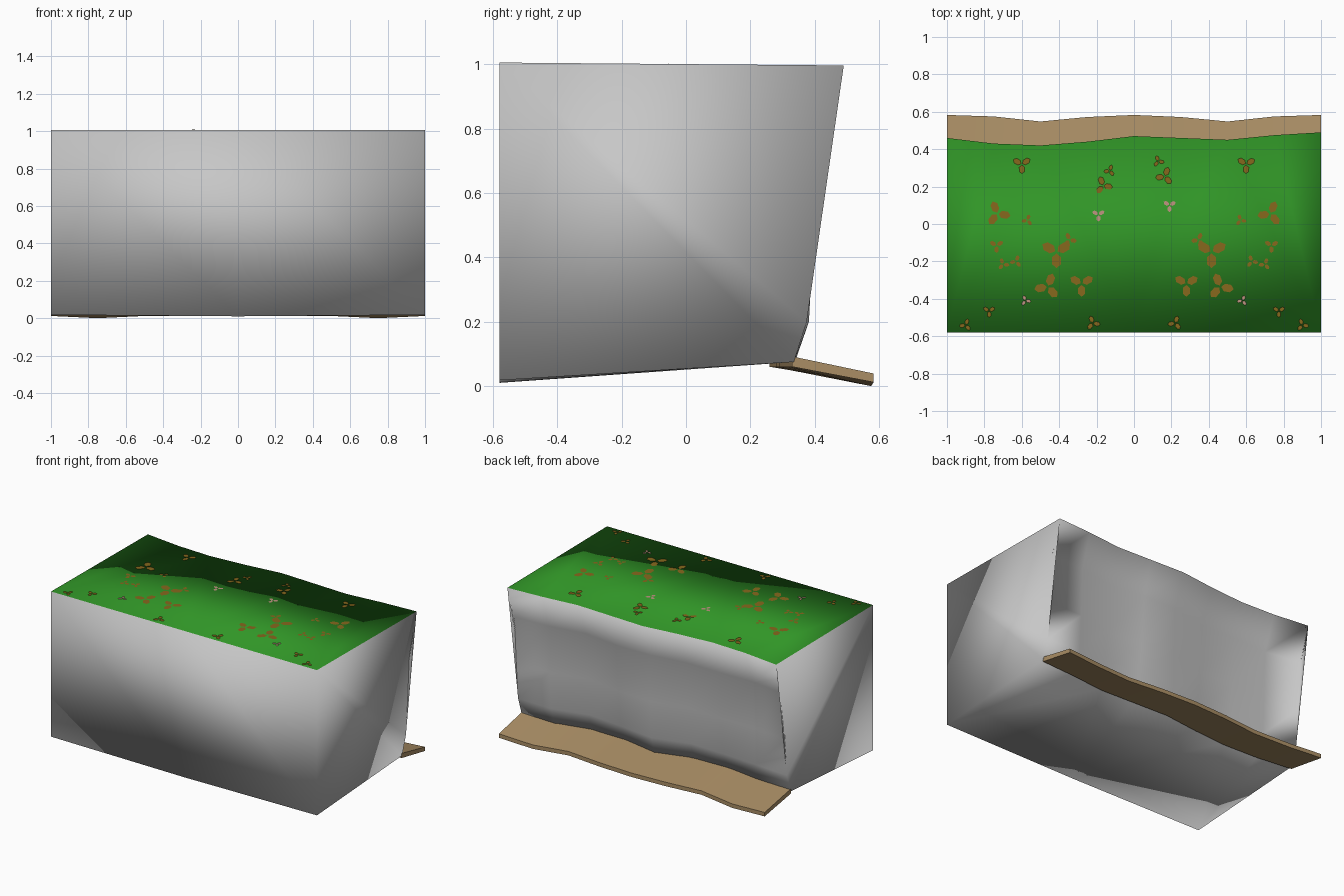
import bpy, bmesh, math

if "Cube" in bpy.data.objects:
    bpy.data.objects.remove(bpy.data.objects["Cube"])


def material(name, rgb):
    m = bpy.data.materials.new(name)
    m.diffuse_color = (*rgb, 1)
    m.use_nodes = True
    m.node_tree.nodes["Principled BSDF"].inputs["Base Color"].default_value = m.diffuse_color
    return m


ROCK = material("rock grey", (0.57, 0.57, 0.57))
GRASS = material("grass green", (0.03, 0.30, 0.02))
SAND = material("sand tan", (0.40, 0.27, 0.13))
RUST = material("leaf brown", (0.24, 0.14, 0.012))
PINK = material("blossom pink", (0.52, 0.30, 0.22))


def finish(bm, name, mats, smooth):
    bmesh.ops.recalc_face_normals(bm, faces=bm.faces)
    me = bpy.data.meshes.new(name)
    bm.to_mesh(me)
    bm.free()
    for m in mats:
        me.materials.append(m)
    ob = bpy.data.objects.new(name, me)
    bpy.context.collection.objects.link(ob)
    for p in me.polygons:
        p.use_smooth = smooth
    return ob


def top_z(y):
    return 1.005 - 0.009 * (y + 0.58) / 1.06


# Cliff block: sheer front, wavy overhanging back, fully smooth
XS = [-1, -0.75, -0.5, -0.25, 0, 0.25, 0.5, 0.75, 1]
EDGE = [0.46, 0.43, 0.42, 0.44, 0.47, 0.46, 0.45, 0.475, 0.49]
# (height, setback from the top edge, wave strength)
PROFILE = [(0.77, 0.075, 0.012), (0.45, 0.095, 0.018),
           (0.2, 0.115, 0.022), (0.075, 0.155, 0.02)]

bm = bmesh.new()
columns = []
for i, (x, e) in enumerate(zip(XS, EDGE)):
    col = [bm.verts.new((x, e, top_z(e)))]
    for k, (z, back, wave) in enumerate(PROFILE):
        y = e - back + wave * math.sin(x * 9 + k * 0.5) * (abs(x) < 1)
        col.append(bm.verts.new((x, y, z)))
    columns.append(col)
front_top = [bm.verts.new((x, -0.58, 1.005)) for x in (-1, 0, 1)]
front_low = [bm.verts.new((x, -0.58, z)) for x, z in ((-1, 0.018), (0, 0.01), (1, 0.018))]
for a, b in zip(columns, columns[1:]):
    for k in range(len(PROFILE)):
        bm.faces.new((a[k], b[k], b[k + 1], a[k + 1]))
for h in (0, 1):
    half = columns[h * 4:h * 4 + 5]
    top = bm.faces.new([front_top[h], front_top[h + 1]] + [c[0] for c in reversed(half)])
    top.material_index = 1
    bm.faces.new([front_low[h], front_low[h + 1]] + [c[-1] for c in reversed(half)])
    bm.faces.new((front_top[h], front_top[h + 1], front_low[h + 1], front_low[h]))
for s in (0, -1):
    bm.faces.new([front_low[s], front_top[s]] + columns[s])
bmesh.ops.triangulate(bm, faces=[f for f in bm.faces if len(f.verts) > 4])
finish(bm, "cliff_block", [ROCK, GRASS], True)

# Beach: thin sloping slab along the foot of the cliff
bm = bmesh.new()
SHORE = [0.583, 0.575, 0.548, 0.572, 0.583, 0.572, 0.548, 0.575, 0.583]
rings = []
for x, e, y in zip(XS, EDGE, SHORE):
    z = 0.0 if abs(x) == 0.75 else 0.012
    inner = e - 0.16
    rings.append([bm.verts.new(p) for p in (
        (x, inner, 0.06), (x, y, z), (x, y, z + 0.027), (x, inner, 0.092))])
for a, b in zip(rings, rings[1:]):
    for k in range(4):
        n = (k + 1) % 4
        bm.faces.new((a[k], b[k], b[n], a[n]))
bm.faces.new(rings[0])
bm.faces.new(rings[-1])
sand = finish(bm, "beach", [SAND], True)
bpy.context.view_layer.objects.active = sand
sand.select_set(True)
bpy.ops.object.shade_smooth_by_angle(angle=math.radians(35))
sand.select_set(False)


# Leaf and flower patches: clusters of tiny flat discs, mirrored left to right
def cluster(bm, x, y, r, turn):
    for k in range(3):
        a = turn + k * math.tau / 3
        cx, cy = x + r * 0.62 * math.cos(a), y + r * 0.62 * math.sin(a)
        pts = []
        for j in range(6):
            b = a + j * math.tau / 6
            # each lobe is stretched outward and stays on the lawn
            u, v = 0.52 * r * math.cos(b - a), 0.36 * r * math.sin(b - a)
            px = cx + u * math.cos(a) - v * math.sin(a)
            py = max(cy + u * math.sin(a) + v * math.cos(a), -0.578)
            pts.append(bm.verts.new((px, py, top_z(py) + 0.002 + 0.0003 * k)))
        bm.faces.new(pts)


LEAVES = [(0.6, 0.32, 0.045), (0.73, 0.055, 0.062), (0.57, 0.02, 0.028),
          (0.735, -0.115, 0.035), (0.70, -0.215, 0.03), (0.63, -0.2, 0.03),
          (0.415, -0.15, 0.075), (0.345, -0.085, 0.035), (0.46, -0.335, 0.065),
          (0.28, -0.32, 0.06), (0.165, 0.23, 0.045), (0.13, 0.31, 0.028),
          (0.775, -0.465, 0.03), (0.22, -0.53, 0.035), (0.9, -0.54, 0.03)]
FLOWERS = [(0.19, 0.075, 0.032), (0.58, -0.41, 0.026)]
for name, spots, mat in (("leaf_patches", LEAVES, RUST), ("flowers", FLOWERS, PINK)):
    bm = bmesh.new()
    for i, (x, y, r) in enumerate(spots):
        for s in (-1, 1):
            shift = 0.025 * s if x < 0.2 and y > 0 else 0
            turn = 0.5 + i * 0.7
            cluster(bm, s * x, y + shift, r, turn if s > 0 else math.pi - turn)
    for f in bm.faces:
        f.normal_update()
    ob = finish(bm, name, [mat], False)
    # make every patch face upward
    bm = bmesh.new()
    bm.from_mesh(ob.data)
    bmesh.ops.reverse_faces(bm, faces=[f for f in bm.faces if f.normal.z < 0])
    bm.to_mesh(ob.data)
    bm.free()
